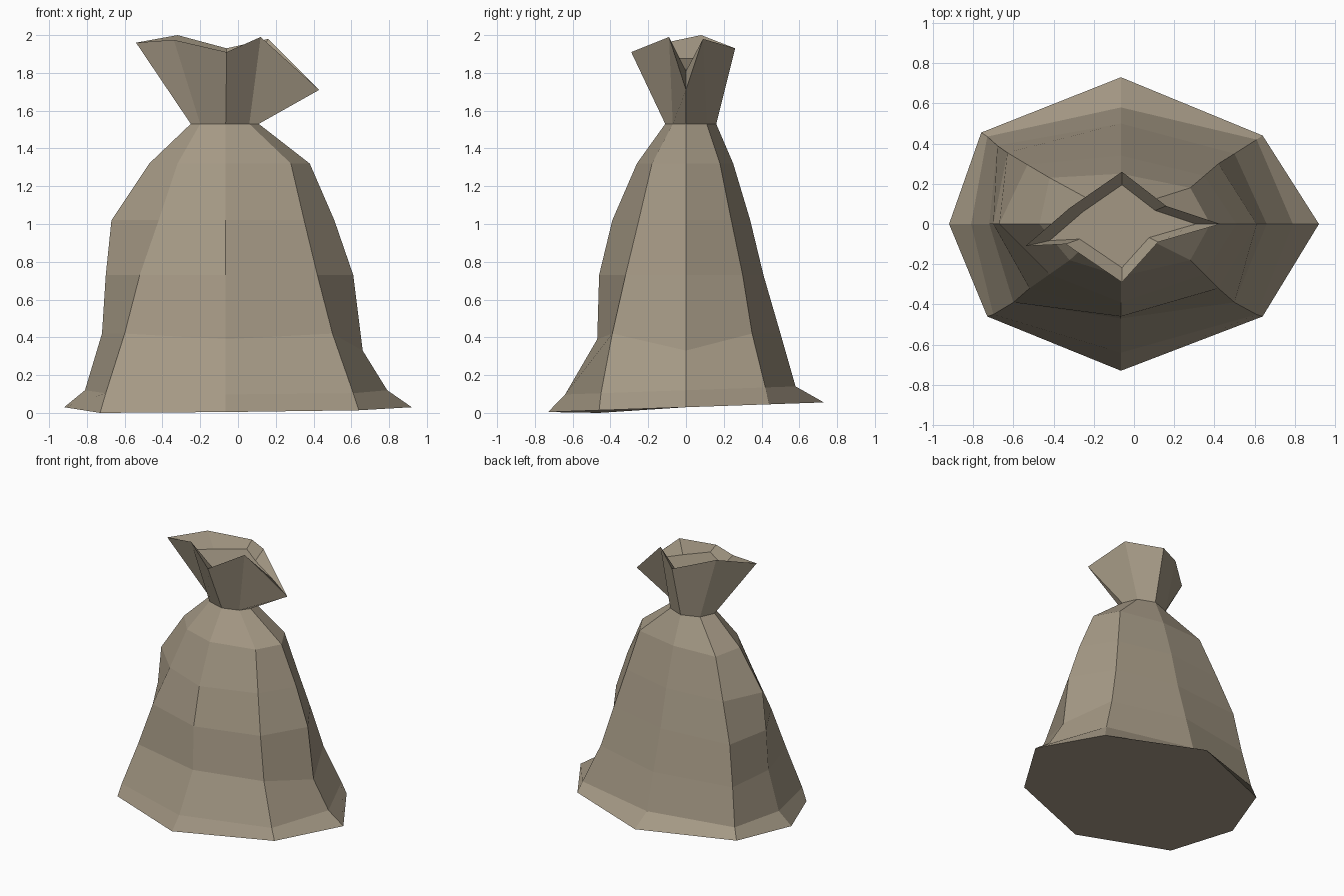
import bpy, bmesh

if "Cube" in bpy.data.objects:
    bpy.data.objects.remove(bpy.data.objects["Cube"])

fabric = bpy.data.materials.new("sackcloth")
fabric.diffuse_color = (0.376, 0.319, 0.235, 1)
fabric.use_nodes = True
fabric.node_tree.nodes["Principled BSDF"].inputs["Base Color"].default_value = fabric.diffuse_color

# Sack profile from hem to tied neck: height, then the reach of the seams:
# right, left, front, back, and the corner seams' right x, left x, front y, back y
profile = [
    (.03, .92, .92, .73, .73, .64, .73, .46, .44),
    (.12, .79, .81, .64, .58, .61, .70, .45, .42),
    (.42, .66, .72, .47, .50, .50, .60, .39, .35),
    (.73, .61, .70, .46, .41, .42, .52, .32, .30),
    (1.02, .51, .67, .39, .34, .35, .42, .25, .24),
    (1.32, .38, .47, .26, .25, .28, .32, .18, .18),
    (1.53, .11, .25, .11, .16, .06, .20, .07, .11),
]
CENTRE = -.065                               # the front and back seams sit left of centre
BULGE = (.03, .03, .08, .11, .11, .10, 0)    # the back left seam bags out


def sack_ring(level):
    """Eight seam points counter-clockwise from the front."""
    z, right, left, front, back, cr, cl, cf, cb = profile[level]
    bulge = BULGE[level]
    flat = [(CENTRE, -front), (cr, -cf), (right, 0), (cr, cb),
            (CENTRE, back), (-cl - bulge, cb + .5 * bulge), (-left, 0), (-cl, -cf)]
    tilt = .035 if level < 2 else 0          # the hem rises towards the back
    ring = [[x, y, z + tilt * y] for x, y in flat]
    if level == 0:
        ring[7][2] = 0                       # lowest corner rests on the ground
    if level == 2:
        ring[2][2] -= .09                    # crease dips on the right and front
        ring[0][2] -= .03
    return ring


def loft(name, rings, cap_bottom):
    """Bridge rings of points with flat faces and close the ends."""
    bm = bmesh.new()
    loops = [[bm.verts.new(p) for p in ring] for ring in rings]
    for a, b in zip(loops, loops[1:]):
        for i in range(len(a)):
            j = (i + 1) % len(a)
            bm.faces.new((a[i], a[j], b[j], b[i]))
    bm.faces.new(loops[-1])
    if cap_bottom:
        bm.faces.new(loops[0][::-1])
    mesh = bpy.data.meshes.new(name)
    bm.to_mesh(mesh)
    bm.free()
    mesh.materials.append(fabric)
    bpy.context.collection.objects.link(bpy.data.objects.new(name, mesh))


# Filled bag, tied at the neck
body = [sack_ring(level) for level in range(len(profile))]
loft("sack_body", body, True)

# Flared cloth above the tie, folded in to a shallow recess
rim = [(-.06, -.29, 1.91), (.12, -.09, 1.99), (.43, 0, 1.71), (.16, .09, 1.98),
       (-.06, .26, 1.93), (-.32, .08, 2.0), (-.54, -.11, 1.96), (-.34, -.10, 1.975)]
inner = [(-.06 + .75 * (x + .06), .75 * y, min(1.88, z + .1)) for x, y, z in rim]
loft("gathered_mouth", [body[-1], rim, inner], False)
